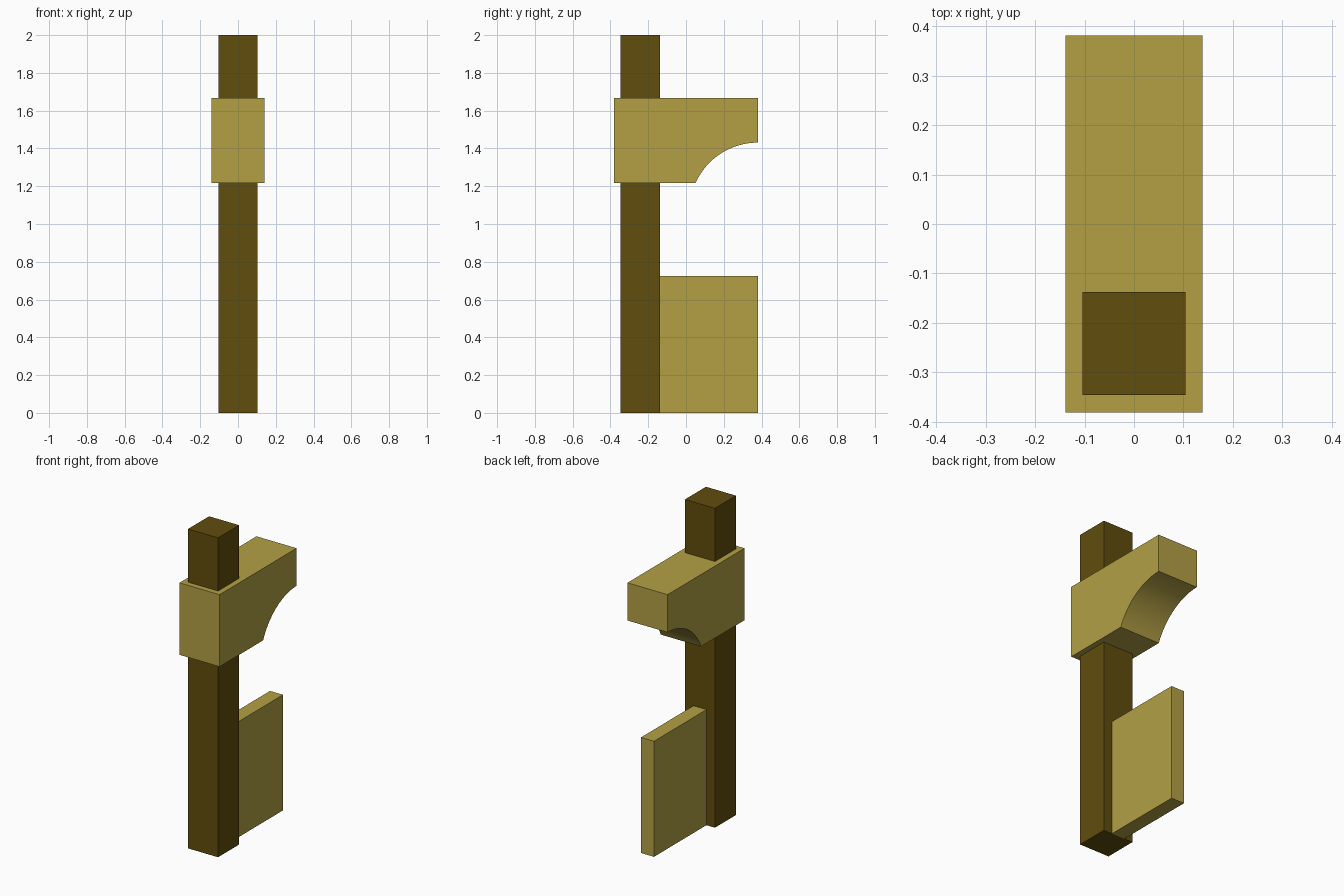
import bpy, bmesh, math

if "Cube" in bpy.data.objects:
    bpy.data.objects.remove(bpy.data.objects["Cube"])


def material(name, rgb):
    m = bpy.data.materials.new(name)
    m.diffuse_color = (*rgb, 1.0)
    m.use_nodes = True
    m.node_tree.nodes["Principled BSDF"].inputs["Base Color"].default_value = m.diffuse_color
    return m


light_wood = material("light_wood", (0.451, 0.352, 0.060))
dark_wood = material("dark_wood", (0.120, 0.074, 0.004))


def extrude_profile(name, points, half_width, mat):
    """Extrude a closed (y, z) outline symmetrically along x."""
    bm = bmesh.new()
    face = bm.faces.new([bm.verts.new((-half_width, y, z)) for y, z in points])
    side = bmesh.ops.extrude_face_region(bm, geom=[face])["geom"]
    moved = [v for v in side if isinstance(v, bmesh.types.BMVert)]
    bmesh.ops.translate(bm, verts=moved, vec=(2 * half_width, 0, 0))
    bmesh.ops.recalc_face_normals(bm, faces=bm.faces)
    mesh = bpy.data.meshes.new(name)
    bm.to_mesh(mesh)
    bm.free()
    mesh.materials.append(mat)
    obj = bpy.data.objects.new(name, mesh)
    bpy.context.collection.objects.link(obj)
    return obj


def rect(y0, y1, z0, z1):
    return [(y0, z0), (y1, z0), (y1, z1), (y0, z1)]


# Square upright running the full height
extrude_profile("post", rect(-0.346, -0.138, 0.0, 2.0), 0.104, dark_wood)

# Thin lower board behind the post
extrude_profile("lower_panel", rect(-0.138, 0.381, 0.0, 0.724), 0.045, light_wood)

# Bracket block with a concave arc cut under its overhang
back, front, bottom, top = 0.381, -0.381, 1.216, 1.667
tip, start = 1.431, 0.050
run, rise = back - start, tip - bottom
radius = (run ** 2 + rise ** 2) / (2 * rise)
sweep = math.asin(run / radius)
steps = 16
arc = []
for i in range(steps + 1):
    a = sweep * (1 - i / steps)
    arc.append((back - radius * math.sin(a), tip - radius + radius * math.cos(a)))
bracket = extrude_profile("bracket", [(front, bottom)] + arc + [(back, top), (front, top)],
                          0.139, light_wood)

# Smooth only the curved underside
bpy.context.view_layer.objects.active = bracket
bracket.select_set(True)
bpy.ops.object.shade_smooth_by_angle(angle=math.radians(30))
